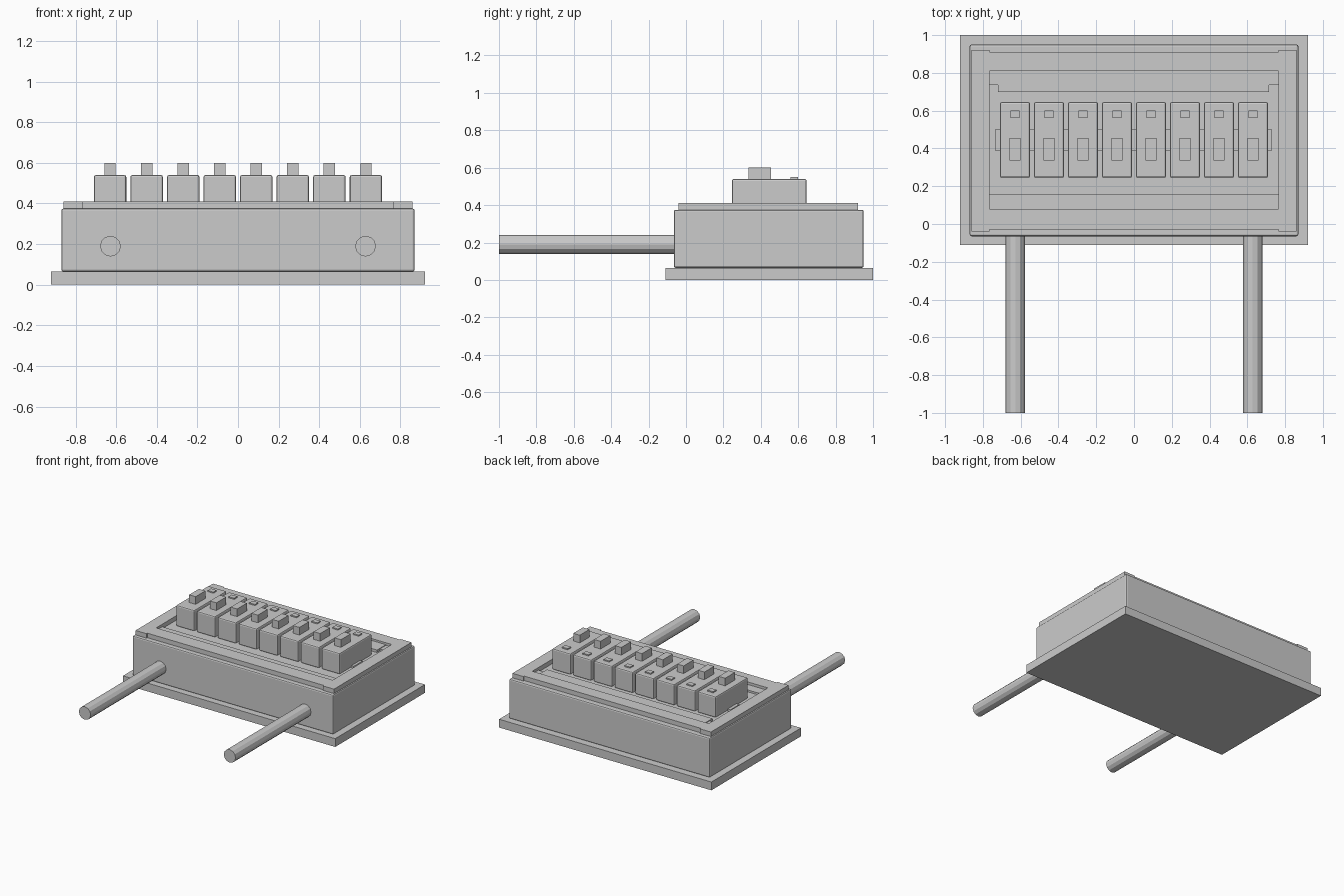
import bpy
import math

if "Cube" in bpy.data.objects:
    bpy.data.objects.remove(bpy.data.objects["Cube"])

grey = bpy.data.materials.new("plain_grey")
grey.diffuse_color = (0.6, 0.6, 0.6, 1)
grey.use_nodes = True
grey.node_tree.nodes["Principled BSDF"].inputs["Base Color"].default_value = grey.diffuse_color


def box(name, x, y, z, bevel=0.0):
    """Box from (min, max) ranges, with optionally rounded edges."""
    bpy.ops.mesh.primitive_cube_add(
        size=1, location=[(r[0] + r[1]) / 2 for r in (x, y, z)])
    ob = bpy.context.object
    ob.name = name
    ob.scale = [r[1] - r[0] for r in (x, y, z)]
    bpy.ops.object.transform_apply(location=False, rotation=False, scale=True)
    ob.data.materials.append(grey)
    if bevel:
        mod = ob.modifiers.new("rounded_edges", 'BEVEL')
        mod.width = bevel
        mod.segments = 2
    return ob


# Base plate and housing
box("base_plate", (-0.92, 0.92), (-0.11, 1.0), (0, 0.065))
box("housing", (-0.87, 0.87), (-0.065, 0.95), (0.065, 0.375), 0.01)

# Raised rim around the panel
for side, s in (("left", -1), ("right", 1)):
    box("rim_" + side, sorted((s * 0.765, s * 0.86)), (-0.04, 0.92), (0.37, 0.41))
box("rim_front", (-0.765, 0.765), (-0.03, 0.08), (0.37, 0.41))
box("rim_back", (-0.765, 0.765), (0.81, 0.91), (0.37, 0.41))

# Low strips inside the rim
box("front_strip", (-0.765, 0.765), (0.08, 0.155), (0.37, 0.39))
box("back_strip", (-0.765, 0.765), (0.735, 0.81), (0.37, 0.39))
box("back_bar", (-0.72, 0.715), (0.70, 0.81), (0.37, 0.395))
box("switch_rail", (-0.735, 0.73), (0.39, 0.50), (0.37, 0.39))

# Row of eight switches, each with a lever and an indicator
for i in range(8):
    cx = -0.63 + 0.18 * i
    box(f"switch_{i + 1}", (cx - 0.08, cx + 0.08), (0.245, 0.645), (0.375, 0.54), 0.01)
    box(f"lever_{i + 1}", (cx - 0.028, cx + 0.028), (0.335, 0.455), (0.53, 0.60))
    box(f"indicator_{i + 1}", (cx - 0.025, cx + 0.025), (0.56, 0.60), (0.53, 0.549))

# Two round rods out of the front
for side, s in (("left", -1), ("right", 1)):
    bpy.ops.mesh.primitive_cylinder_add(
        vertices=12, radius=0.051, depth=0.96,
        location=(s * 0.628, -0.52, 0.19), rotation=(math.pi / 2, 0, 0))
    rod = bpy.context.object
    rod.name = "rod_" + side
    rod.data.materials.append(grey)
